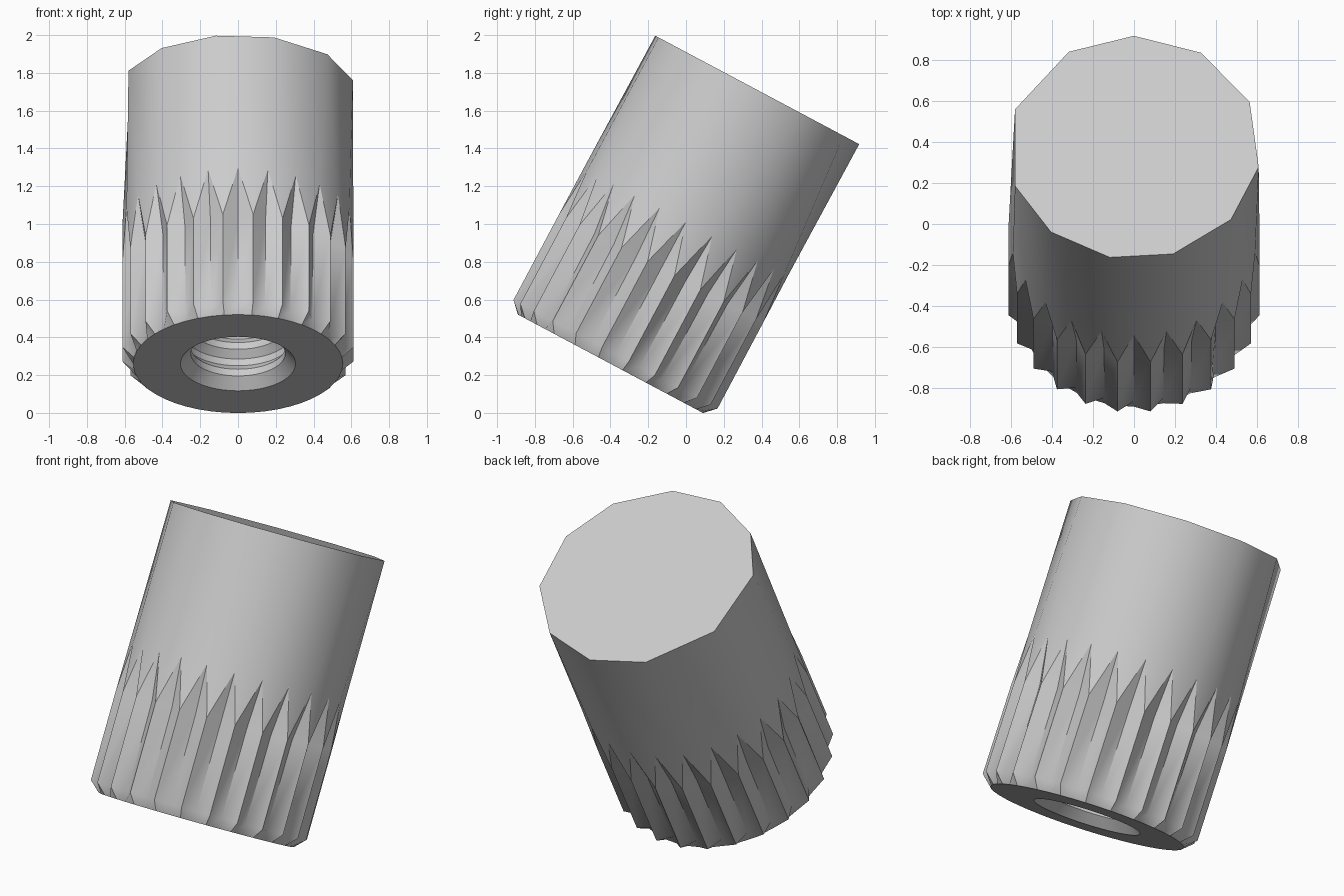
import bpy, bmesh, math

if "Cube" in bpy.data.objects:
    bpy.data.objects.remove(bpy.data.objects["Cube"], do_unlink=True)

TEETH = 24
LENGTH = 1.645
R = 0.617          # outer radius
ROOT = 0.555       # groove floor radius

grey = bpy.data.materials.new("light_grey")
grey.use_nodes = True
colour = (0.6, 0.6, 0.6, 1)
grey.diffuse_color = colour
grey.node_tree.nodes["Principled BSDF"].inputs["Base Color"].default_value = colour

bm = bmesh.new()


def point(r, deg, z):
    a = math.radians(deg)
    return bm.verts.new((r * math.cos(a), r * math.sin(a), z))


def ring(r, z, count=2 * TEETH):
    return [point(r, 360 * i / count, z) for i in range(count)]


def bridge(lower, upper):
    n = len(lower)
    for i in range(n):
        j = (i + 1) % n
        bm.faces.new((lower[i], lower[j], upper[j], upper[i]))


# Toothed lower half: even points are groove floors, odd points are tooth tips
step = 180 / TEETH
base = ring(ROOT, 0)
crown, shoulder = [], []
for i in range(2 * TEETH):
    tip = i % 2 == 1
    crown.append(point(R if tip else ROOT, i * step, 0.057))
    shoulder.append(point(R if tip else ROOT + 0.008, i * step, 0.57))
bridge(base, crown)
bridge(crown, shoulder)

# Grooves run out in points on the plain body
runout = []
for i, v in enumerate(shoulder):
    if i % 2:
        runout.append(v)
    else:
        spike = point(R - 0.006, i * step, 0.85)
        runout.append(spike)
        bm.faces.new((shoulder[i - 1], v, spike))
        bm.faces.new((v, shoulder[i + 1], spike))

# Plain upper body, ending in an eleven sided top
corners = [-10, 24, 58, 90, 121, 160, 200, 229, 259, 288, 320]
top = [point(R, a, LENGTH) for a in corners]
bm.faces.new(top)
spikes = runout[0::2]
for k in range(TEETH):      # lands between neighbouring grooves
    bm.faces.new((spikes[k], runout[2 * k + 1], spikes[(k + 1) % TEETH]))
i, j = 0, 0
spike_angle = lambda k: 360 * k / TEETH
top_angle = lambda k: corners[k % 11] + 360 * (k // 11)
while i < TEETH or j < 11:
    a, b = spikes[i % TEETH], top[j % 11]
    if j == 11 or (i < TEETH and spike_angle(i + 1) <= top_angle(j + 1)):
        bm.faces.new((a, spikes[(i + 1) % TEETH], b))
        i += 1
    else:
        bm.faces.new((a, top[(j + 1) % 11], b))
        j += 1

# Underside and ridged blind bore
profile = [(0.305, 0), (0.25, 0.06), (0.25, 0.1), (0.285, 0.14), (0.285, 0.18),
           (0.25, 0.22), (0.25, 0.26), (0.285, 0.3), (0.285, 0.34), (0.25, 0.38),
           (0.25, 0.55)]
previous = base
for r, z in profile:
    current = ring(r, z)
    bridge(current, previous)
    previous = current
bm.faces.new(previous)

bmesh.ops.recalc_face_normals(bm, faces=bm.faces)
mesh = bpy.data.meshes.new("splined_knob")
bm.to_mesh(mesh)
bm.free()
mesh.materials.append(grey)
knob = bpy.data.objects.new("splined_knob", mesh)
bpy.context.collection.objects.link(knob)

# Lean the knob backwards on the rim of its underside
knob.rotation_euler = (math.radians(-28), 0, 0)
knob.location = (0, -0.4, 0.26)
bpy.context.view_layer.objects.active = knob
knob.select_set(True)
bpy.ops.object.shade_smooth_by_angle(angle=math.radians(40))
